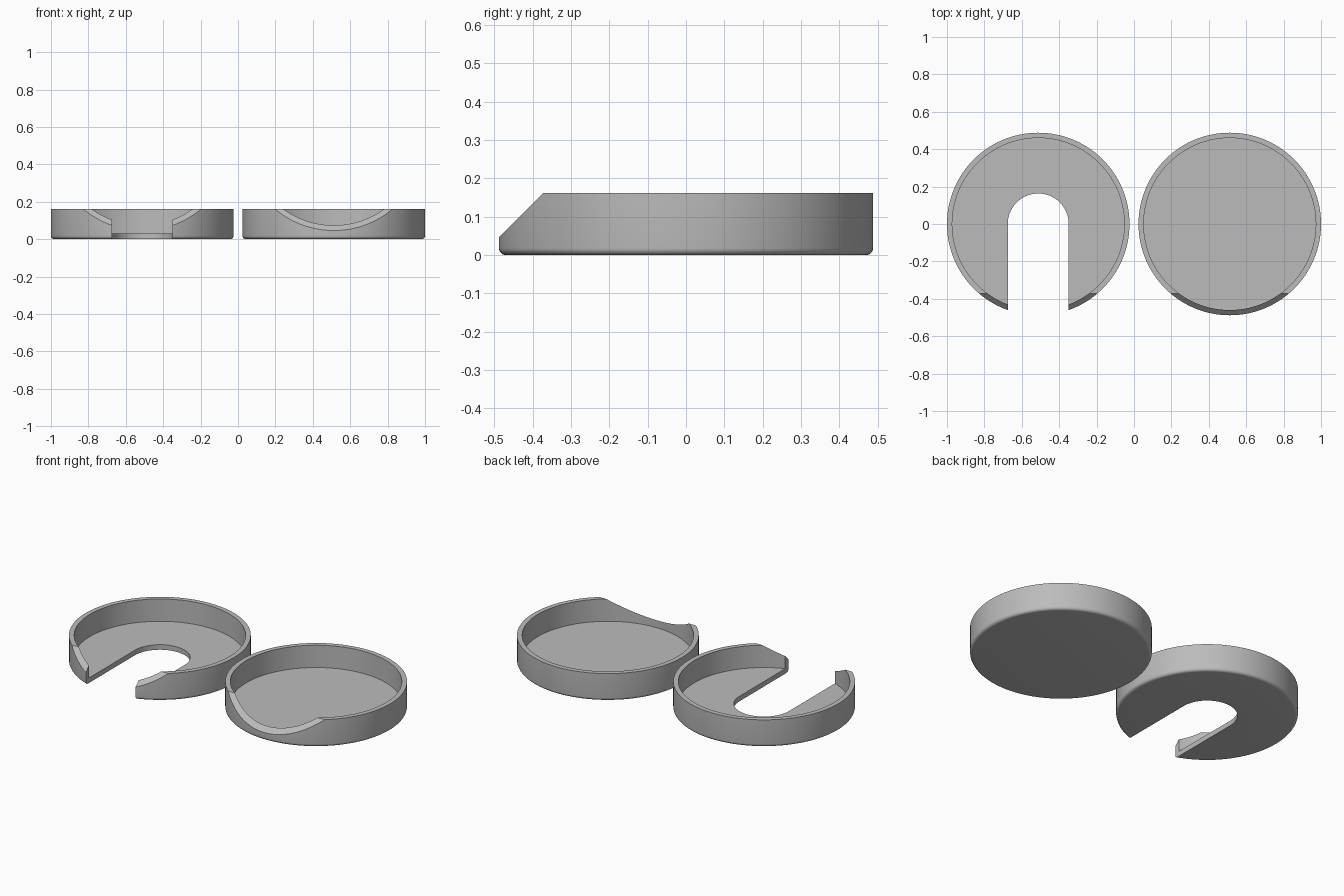
import bpy, bmesh, math
from mathutils import Matrix, Vector

cube = bpy.data.objects.get("Cube")
if cube:
    bpy.data.objects.remove(cube, do_unlink=True)

RADIUS, WALL, HEIGHT, FLOOR, FILLET = 0.488, 0.028, 0.162, 0.03, 0.018
SLOT, OFFSET, SEGMENTS = 0.163, 0.512, 128

grey = bpy.data.materials.new("plain grey")
grey.use_nodes = True
colour = (0.5, 0.5, 0.5, 1)
grey.diffuse_color = colour
grey.node_tree.nodes["Principled BSDF"].inputs["Base Color"].default_value = colour


def add_object(name, bm, x):
    bmesh.ops.recalc_face_normals(bm, faces=bm.faces)
    mesh = bpy.data.meshes.new(name)
    bm.to_mesh(mesh)
    bm.free()
    obj = bpy.data.objects.new(name, mesh)
    obj.location.x = x
    bpy.context.collection.objects.link(obj)
    return obj


def prism(name, points, direction, x):
    """Closed solid made by extruding a flat outline."""
    bm = bmesh.new()
    face = bm.faces.new([bm.verts.new(p) for p in points])
    moved = bmesh.ops.extrude_face_region(bm, geom=[face], use_keep_orig=True)["geom"]
    verts = [g for g in moved if isinstance(g, bmesh.types.BMVert)]
    bmesh.ops.translate(bm, verts=verts, vec=Vector(direction))
    return add_object(name, bm, x)


def tray_body(name, x):
    """Round dish turned from a half profile with a rounded bottom edge."""
    inner = RADIUS - WALL
    profile = [(0, 0)]
    for i in range(7):
        a = math.pi / 2 * i / 6
        profile.append((RADIUS - FILLET + FILLET * math.sin(a), FILLET - FILLET * math.cos(a)))
    profile += [(RADIUS, HEIGHT), (inner, HEIGHT), (inner, FLOOR), (0, FLOOR)]
    bm = bmesh.new()
    verts = [bm.verts.new((r, 0, z)) for r, z in profile]
    edges = [bm.edges.new(pair) for pair in zip(verts, verts[1:])]
    bmesh.ops.spin(bm, geom=verts + edges, cent=(0, 0, 0), axis=(0, 0, 1),
                   angle=math.tau, steps=SEGMENTS)
    bmesh.ops.remove_doubles(bm, verts=bm.verts, dist=0.0001)
    obj = add_object(name, bm, x)
    obj.data.materials.append(grey)
    return obj


def cut(obj, cutter):
    mod = obj.modifiers.new("cut", "BOOLEAN")
    mod.operation, mod.solver, mod.object = "DIFFERENCE", "EXACT", cutter
    bpy.context.view_layer.objects.active = obj
    bpy.ops.object.modifier_apply(modifier=mod.name)
    bpy.data.objects.remove(cutter, do_unlink=True)


def front_wedge(x):
    """Removes the front rim along a 45 degree slope."""
    y, z = -0.372, HEIGHT
    outline = [(-1, y + 0.1, z + 0.1), (-1, y - 0.3, z - 0.3), (-1, y - 0.3, z + 0.1)]
    return prism("wedge_cutter", outline, (2, 0, 0), x)


def front_slot(x):
    """Round-ended slot, open at the front."""
    outline = [(SLOT * math.cos(math.pi * i / 32), SLOT * math.sin(math.pi * i / 32), -0.1)
               for i in range(33)]
    outline += [(-SLOT, -0.6, -0.1), (SLOT, -0.6, -0.1)]
    return prism("slot_cutter", outline, (0, 0, 0.4), x)


closed_tray = tray_body("closed_tray", OFFSET)
slotted_tray = tray_body("slotted_tray", -OFFSET)
for tray in (closed_tray, slotted_tray):
    cut(tray, front_wedge(tray.location.x))
cut(slotted_tray, front_slot(-OFFSET))

# Smooth round walls, crisp rims and cuts
for tray in (closed_tray, slotted_tray):
    bpy.ops.object.select_all(action="DESELECT")
    tray.select_set(True)
    bpy.context.view_layer.objects.active = tray
    bpy.ops.object.shade_smooth_by_angle(angle=math.radians(30))
